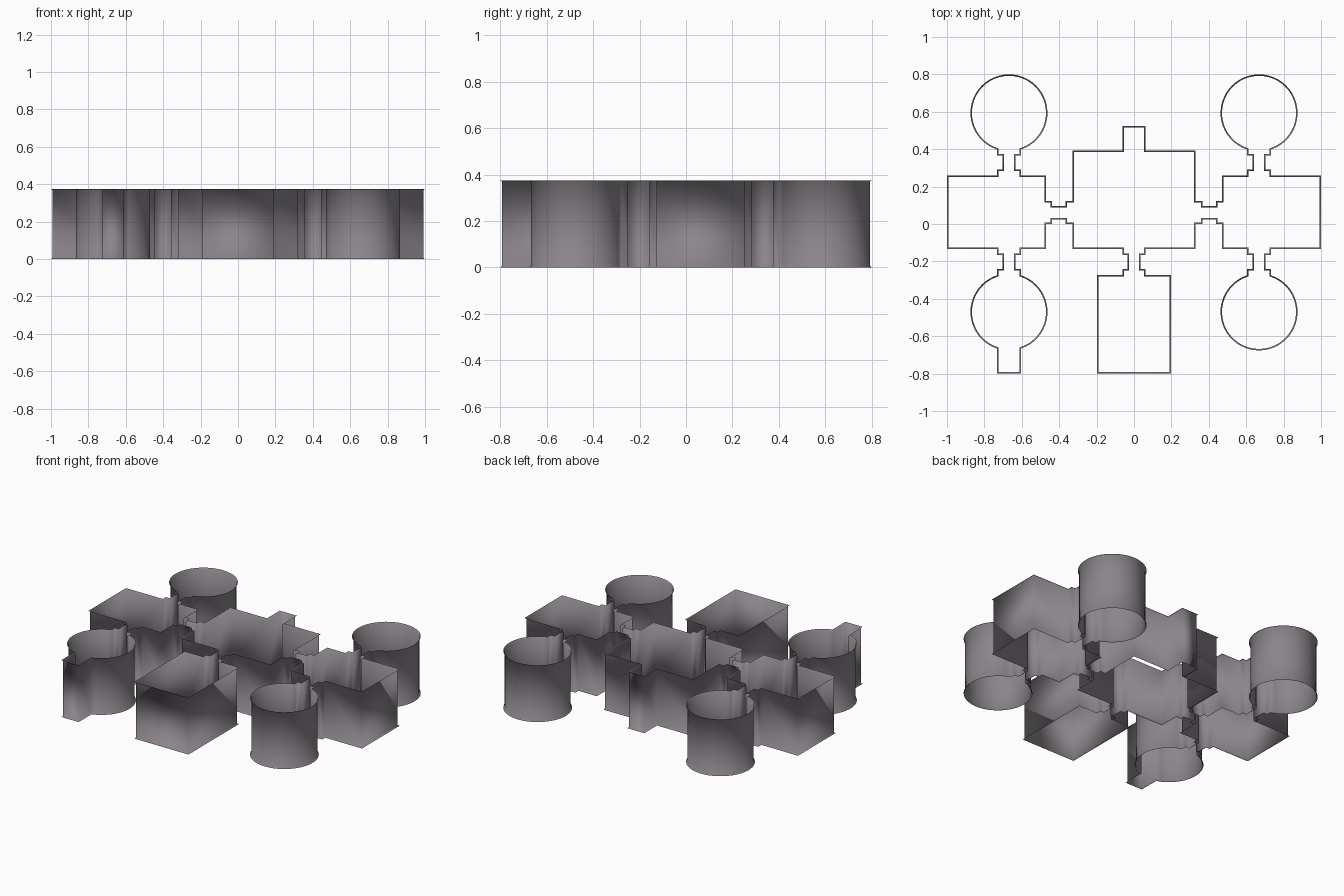
import bpy, bmesh, math
from mathutils import Vector

if "Cube" in bpy.data.objects:
    bpy.data.objects.remove(bpy.data.objects["Cube"])

HEIGHT, LIP, LIP_H = 0.375, 0.008, 0.006   # wall height and flared rim
CX, R, HALF = 0.6685, 0.206, 0.0635        # round rooms and doorway half width
BACK_Y, FRONT_Y = 0.594, -0.470            # round room centres


def arc(cy, start, end, steps=44):
    # clockwise arc of a round room, angles measured from +y
    return [(CX + R * math.sin(start + (end - start) * i / steps),
             cy + R * math.cos(start + (end - start) * i / steps)) for i in range(steps + 1)]


def jamb(x, y0, y1, narrow, step=0.032):
    # one side of a stepped doorway running along y
    s = math.copysign(step, y1 - y0)
    return [(x, y0), (x, y0 + s), (narrow, y0 + s), (narrow, y1 - s), (x, y1 - s)]


def half_plan(niche):
    # right half of the plan, clockwise from the back niche to the front room
    a = math.asin(HALF / R)
    xl, xr, nl, nr = CX - HALF, CX + HALF, CX - 0.035, CX + 0.035
    p = [(.0625, .525), (.0625, .392), (.33, .392)]
    p += [(.33, .124), (.367, .124), (.367, .097), (.438, .097), (.438, .124), (.471, .124), (.471, .259)]
    p += jamb(xl, .259, .399, nl)
    p += arc(BACK_Y, math.pi + a, 3 * math.pi - a)
    p += jamb(xr, .259, .399, nr)[::-1]
    p += [(1, .259), (1, -.134)]
    p += jamb(xr, -.134, -.273, nr)
    if niche:
        p += arc(FRONT_Y, a, math.pi - a, 22) + [(xr, -.8), (xl, -.8)]
        p += arc(FRONT_Y, math.pi + a, 2 * math.pi - a, 22)
    else:
        p += arc(FRONT_Y, a, 2 * math.pi - a)
    p += jamb(xl, -.134, -.273, nl)[::-1]
    p += [(.471, -.134), (.471, -.001), (.438, -.001), (.438, .025), (.367, .025), (.367, -.001), (.33, -.001), (.33, -.134)]
    p += jamb(.0625, -.134, -.273, .035)
    p += [(.0625, -.273), (.198, -.273), (.198, -.8)]
    return p


def inset(pts, d):
    # mitred inward offset of the closed clockwise plan
    out = []
    for i, p in enumerate(pts):
        d1 = (p - pts[i - 1]).normalized()
        d2 = (pts[(i + 1) % len(pts)] - p).normalized()
        n1, n2 = Vector((-d1.y, d1.x)), Vector((-d2.y, d2.x))
        out.append(p - (n1 + n2) * d / max(1 + n1.dot(n2), 0.3))
    return out


# full plan: right half plus mirrored left half with the extra niche
plan = half_plan(False) + [(-x, y) for x, y in reversed(half_plan(True))]
outer = [Vector(p) for p in plan]
inner = inset(outer, LIP)

# wall sheet with flared rims at floor and top
bm = bmesh.new()
levels = [(outer, 0), (inner, LIP_H), (inner, HEIGHT - LIP_H), (outer, HEIGHT)]
rings = [[bm.verts.new((p.x, p.y, z)) for p in pts] for pts, z in levels]
for lo, hi in zip(rings, rings[1:]):
    for i in range(len(lo)):
        j = (i + 1) % len(lo)
        bm.faces.new((lo[i], hi[i], hi[j], lo[j]))
mesh = bpy.data.meshes.new("room_walls")
bm.to_mesh(mesh)
bm.free()

# dark mauve grey, shaded softly around every corner
mat = bpy.data.materials.new("dark_wall")
mat.diffuse_color = (0.26, 0.235, 0.26, 1)
mat.use_nodes = True
mat.node_tree.nodes["Principled BSDF"].inputs["Base Color"].default_value = mat.diffuse_color
mesh.materials.append(mat)
walls = bpy.data.objects.new("room_walls", mesh)
bpy.context.collection.objects.link(walls)
bpy.context.view_layer.objects.active = walls
walls.select_set(True)
bpy.ops.object.shade_smooth()
